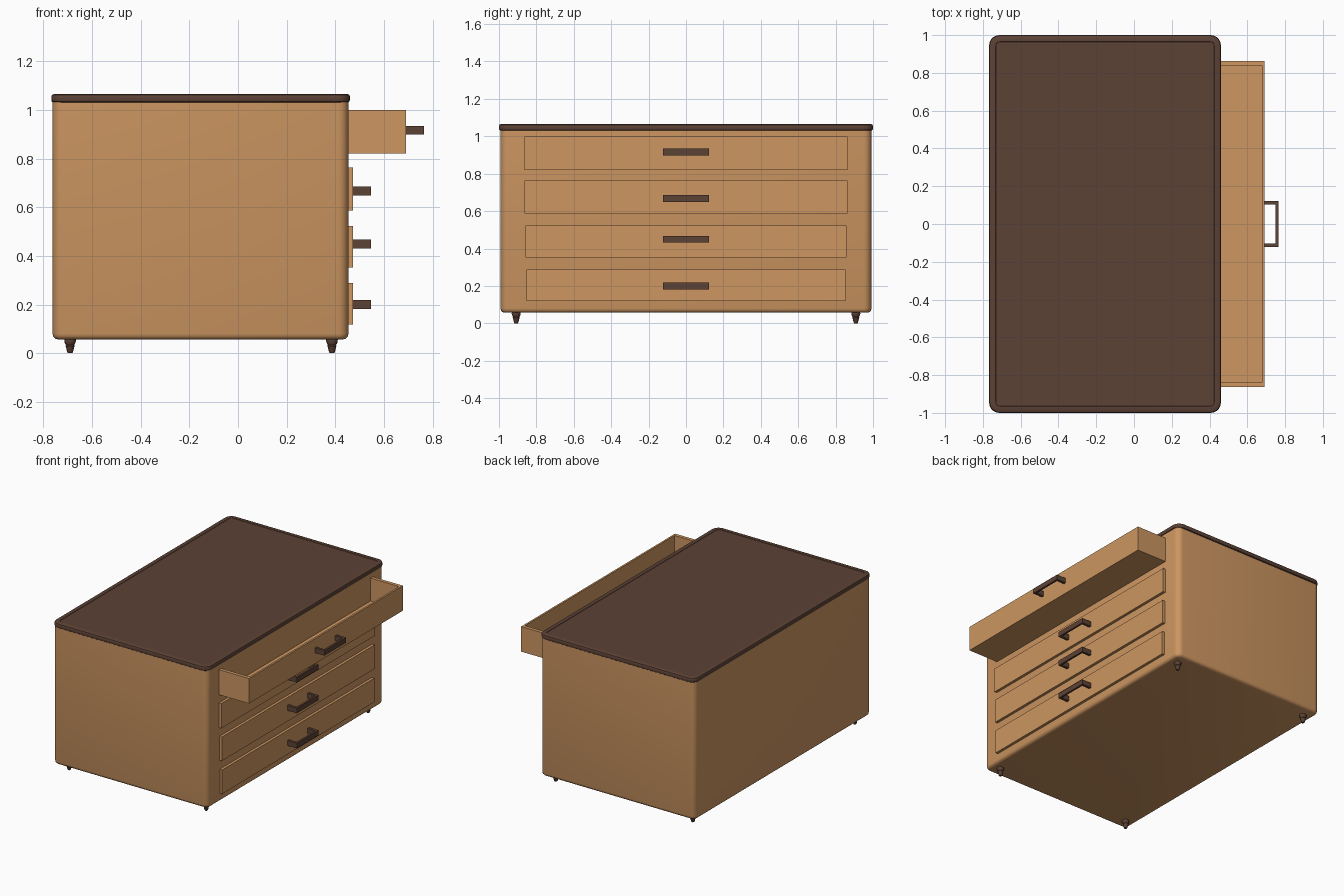
import bpy, bmesh, math
from mathutils import Matrix

if "Cube" in bpy.data.objects:
    bpy.data.objects.remove(bpy.data.objects["Cube"])


def material(name, rgb):
    m = bpy.data.materials.new(name)
    m.diffuse_color = (*rgb, 1)
    m.use_nodes = True
    m.node_tree.nodes["Principled BSDF"].inputs["Base Color"].default_value = m.diffuse_color
    return m


WOOD = material("light wood", (0.61, 0.305, 0.12))
DARK = material("dark brown wood", (0.108, 0.054, 0.036))


def finish(name, bm, mat, smooth=False):
    bmesh.ops.recalc_face_normals(bm, faces=bm.faces)
    me = bpy.data.meshes.new(name)
    bm.to_mesh(me)
    bm.free()
    me.materials.append(mat)
    ob = bpy.data.objects.new(name, me)
    bpy.context.collection.objects.link(ob)
    if smooth:
        bpy.ops.object.select_all(action='DESELECT')
        ob.select_set(True)
        bpy.context.view_layer.objects.active = ob
        bpy.ops.object.shade_smooth_by_angle(angle=math.radians(35))
    return ob


def skin(name, rings, mat, smooth=False):
    """Join equal-length rings of points and cap both ends."""
    bm = bmesh.new()
    vs = [[bm.verts.new(p) for p in r] for r in rings]
    n = len(vs[0])
    for a, b in zip(vs, vs[1:]):
        for i in range(n):
            j = (i + 1) % n
            bm.faces.new((a[i], a[j], b[j], b[i]))
    bm.faces.new(vs[0][::-1])
    bm.faces.new(vs[-1])
    return finish(name, bm, mat, smooth)


def round_rect(x0, x1, hy, r, inset, z, seg=5):
    """Rounded rectangle ring at height z, pulled inwards by inset."""
    pts, rr = [], max(r - inset, 0.008)
    x0, x1, hy = x0 + inset, x1 - inset, hy - inset
    corners = [(x1 - rr, hy - rr), (x0 + rr, hy - rr),
               (x0 + rr, -hy + rr), (x1 - rr, -hy + rr)]
    for k, (cx, cy) in enumerate(corners):
        for s in range(seg + 1):
            a = math.pi / 2 * (k + s / seg)
            pts.append((cx + rr * math.cos(a), cy + rr * math.sin(a), z))
    return pts


def add_box(bm, x0, x1, y0, y1, z0, z1):
    m = Matrix.Translation(((x0 + x1) / 2, (y0 + y1) / 2, (z0 + z1) / 2))
    bmesh.ops.create_cube(bm, size=1, matrix=m @ Matrix.Diagonal((x1 - x0, y1 - y0, z1 - z0, 1)))


# Cabinet body with rounded corners and softened bottom edge
body = [(0.022, 0.057), (0.011, 0.060), (0.003, 0.068), (0, 0.08), (0, 1.032)]
skin("cabinet_body", [round_rect(-0.762, 0.454, 0.992, 0.042, i, z) for i, z in body], WOOD, True)

# Table top with a rounded edge and a very slight inner panel line
top = [(0.008, 1.030), (0.002, 1.034), (0, 1.041), (0, 1.054), (0.003, 1.061),
       (0.010, 1.065), (0.035, 1.065), (0.037, 1.063)]
skin("table_top", [round_rect(-0.767, 0.460, 1.0, 0.055, i, z) for i, z in top], DARK, True)

# Open top drawer: hollow box sliding out of the body
bm = bmesh.new()
X0, X1, W, Z0, Z1, T = 0.40, 0.690, 0.863, 0.821, 0.999, 0.025
add_box(bm, X0, X1, -W, W, Z0, Z0 + 0.015)
add_box(bm, X1 - 0.013, X1, -W, W, Z0 + 0.015, Z1)
for s in (-1, 1):
    y0, y1 = sorted((s * W, s * (W - T)))
    add_box(bm, X0, X1 - 0.013, y0, y1, Z0 + 0.015, Z1)
finish("open_drawer", bm, WOOD)

# Closed drawer fronts
for k, (w, z0, z1) in enumerate([(0.863, 0.587, 0.763), (0.857, 0.353, 0.523), (0.853, 0.118, 0.288)]):
    bm = bmesh.new()
    add_box(bm, 0.43, 0.473, -w, w, z0, z1)
    finish(f"drawer_front_{k + 2}", bm, WOOD)

# U-shaped handles, one per drawer
for k, (x, z) in enumerate([(0.690, 0.916), (0.473, 0.667), (0.473, 0.449), (0.473, 0.200)]):
    bm = bmesh.new()
    h = 0.018
    add_box(bm, x + 0.060, x + 0.074, -0.122, 0.122, z - h, z + h)
    for s in (-1, 1):
        y0, y1 = sorted((s * 0.122, s * 0.104))
        add_box(bm, x - 0.004, x + 0.060, y0, y1, z - h, z + h)
    finish(f"drawer_handle_{k + 1}", bm, DARK)

# Small turned feet
foot = [(0.009, 0), (0.012, 0.005), (0.017, 0.026), (0.019, 0.030), (0.017, 0.034),
        (0.023, 0.044), (0.024, 0.055), (0.022, 0.063)]
for fx in (-0.69, 0.386):
    for fy in (-0.908, 0.908):
        rings = [[(fx + r * math.cos(math.tau * i / 12), fy + r * math.sin(math.tau * i / 12), z)
                  for i in range(12)] for r, z in foot]
        skin("foot", rings, DARK, True)
